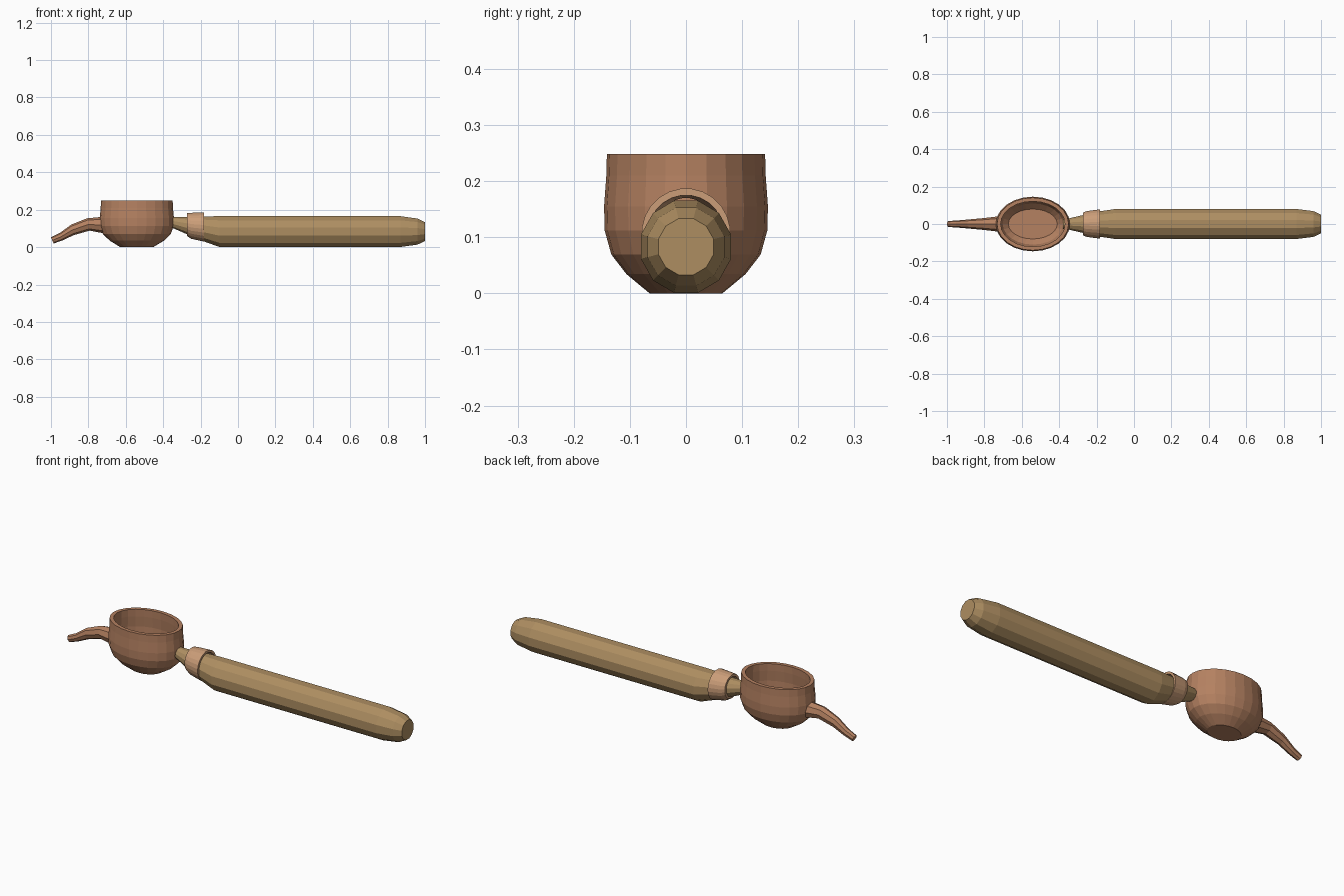
import bpy, bmesh
from math import sin, cos, pi

if "Cube" in bpy.data.objects:
    bpy.data.objects.remove(bpy.data.objects["Cube"])


def material(name, rgb):
    m = bpy.data.materials.new(name)
    m.diffuse_color = (*rgb, 1)
    m.use_nodes = True
    m.node_tree.nodes["Principled BSDF"].inputs["Base Color"].default_value = m.diffuse_color
    return m


clay = material("clay", (0.46, 0.22, 0.12))
pale = material("pale_clay", (0.60, 0.34, 0.19))
wood = material("wood", (0.42, 0.27, 0.12))


def loft(name, rings, mat, closed=False):
    """Skin a list of point rings; cap the ends, or join last ring to first."""
    bm = bmesh.new()
    loops = [[bm.verts.new(p) for p in r] for r in rings]
    n = len(loops[0])
    pairs = list(zip(loops, loops[1:]))
    if closed:
        pairs.append((loops[-1], loops[0]))
    else:
        bm.faces.new(loops[0])
        bm.faces.new(loops[-1])
    for a, b in pairs:
        for i in range(n):
            j = (i + 1) % n
            bm.faces.new((a[i], a[j], b[j], b[i]))
    bmesh.ops.recalc_face_normals(bm, faces=bm.faces[:])
    me = bpy.data.meshes.new(name)
    bm.to_mesh(me)
    bm.free()
    me.materials.append(mat)
    ob = bpy.data.objects.new(name, me)
    bpy.context.collection.objects.link(ob)
    return ob


def ring_x(x, z, ry, rz, n, phase=0.5, lean=0):
    """Elliptical ring across the x axis; lean shifts the top along x."""
    a = [2 * pi * (i + phase) / n for i in range(n)]
    return [(x + lean * sin(t), ry * cos(t), z + rz * sin(t)) for t in a]


def ring_z(rx, ry, z, n=24):
    a = [2 * pi * i / n for i in range(n)]
    return [(-0.541 + rx * cos(t), ry * sin(t), z) for t in a]


# Oval bowl: outer wall up, over the rim, down the inside
outer = [(0.065, 0), (0.106, 0.034), (0.133, 0.069), (0.145, 0.112),
         (0.146, 0.155), (0.142, 0.21), (0.141, 0.248)]
inner = [(0.121, 0.248), (0.122, 0.21), (0.126, 0.155), (0.124, 0.112),
         (0.110, 0.069), (0.080, 0.038)]
rings = [ring_z(r * 1.36, r, z) for r, z in outer]
rings += [ring_z(r + 0.051, r, z) for r, z in inner]
loft("bowl", rings, clay)

# Drooping, tapering spout: x, z, y radius, z radius
spout = [(-0.715, 0.117, 0.042, 0.045), (-0.80, 0.121, 0.032, 0.033),
         (-0.885, 0.092, 0.024, 0.028), (-0.945, 0.056, 0.019, 0.020),
         (-0.993, 0.036, 0.016, 0.017)]
loft("spout", [ring_x(*s, 8, 0, -0.007) for s in spout], clay)

# Twelve-sided handle with a raised neck running into the bowl wall
handle = [(-0.38, 0.134, 0.026, 0.026), (-0.345, 0.131, 0.032, 0.032),
          (-0.27, 0.114, 0.050, 0.048), (-0.185, 0.098, 0.070, 0.069),
          (-0.10, 0.083, 0.083, 0.085), (0.87, 0.083, 0.083, 0.085),
          (0.96, 0.083, 0.071, 0.072), (1.0, 0.083, 0.051, 0.052)]
loft("handle", [ring_x(*h, 12) for h in handle], wood)

# Hollow tapered collar around the neck
collar = [(-0.272, 0.120, 0.062, 0.062), (-0.25, 0.114, 0.070, 0.070),
          (-0.183, 0.108, 0.079, 0.079), (-0.183, 0.108, 0.067, 0.067),
          (-0.25, 0.114, 0.058, 0.058), (-0.272, 0.120, 0.050, 0.050)]
loft("collar", [ring_x(*c, 24) for c in collar], pale, closed=True)
